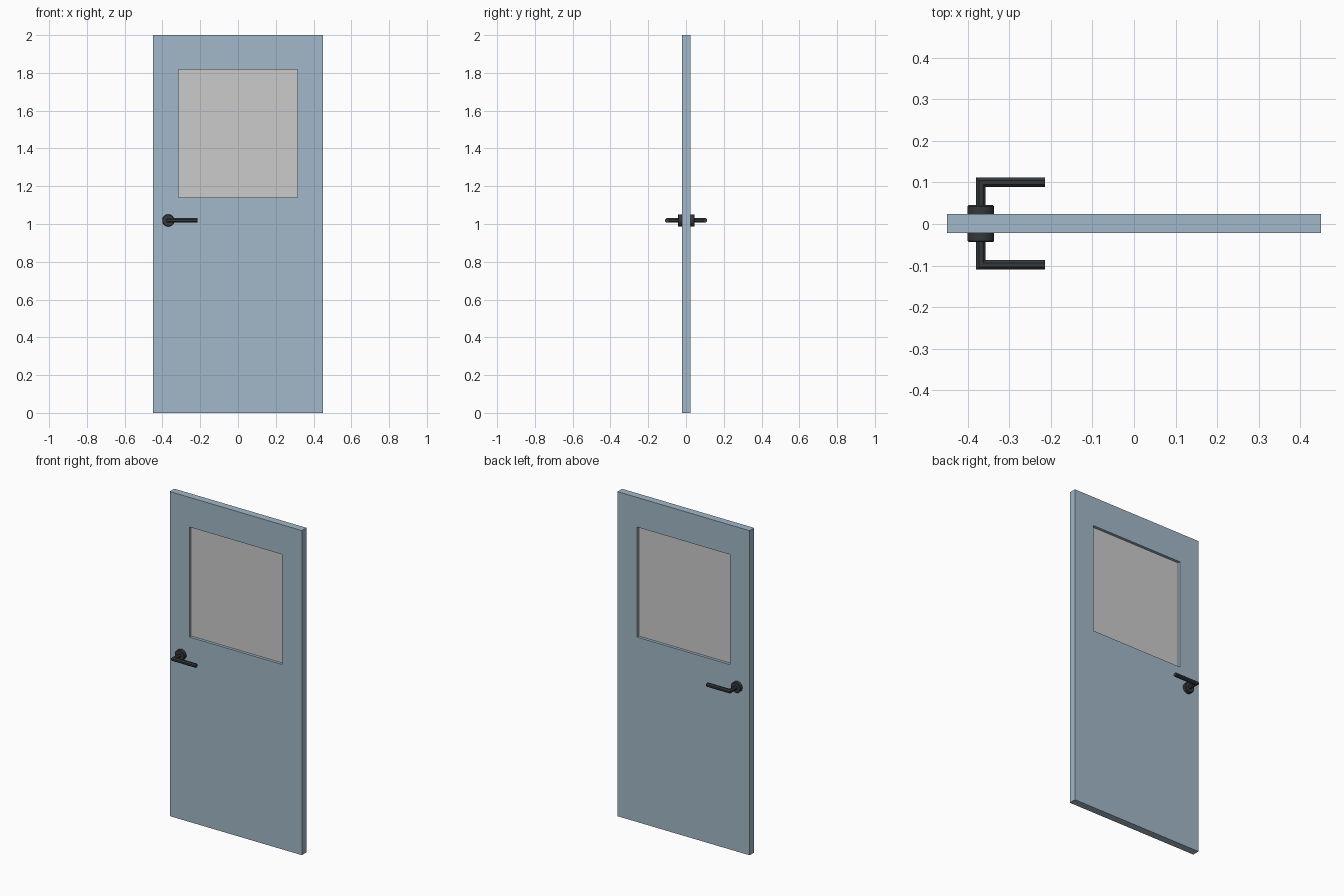
import bpy, bmesh
from math import cos, sin, pi

if "Cube" in bpy.data.objects:
    bpy.data.objects.remove(bpy.data.objects["Cube"])

YC = 0.001                       # centre plane of the door
HALF = 0.0225                    # half thickness
HX, HZ = -0.369, 1.019           # handle axis


def material(name, rgb):
    m = bpy.data.materials.new(name)
    m.diffuse_color = (*rgb, 1)
    m.use_nodes = True
    m.node_tree.nodes["Principled BSDF"].inputs["Base Color"].default_value = m.diffuse_color
    return m


def make_object(name, bm, mat=None, smooth=False):
    bmesh.ops.recalc_face_normals(bm, faces=bm.faces)
    me = bpy.data.meshes.new(name)
    bm.to_mesh(me)
    bm.free()
    ob = bpy.data.objects.new(name, me)
    bpy.context.collection.objects.link(ob)
    if mat:
        me.materials.append(mat)
    if smooth:
        bpy.ops.object.select_all(action='DESELECT')
        ob.select_set(True)
        bpy.context.view_layer.objects.active = ob
        bpy.ops.object.shade_smooth_by_angle()
    return ob


def loft(rings, closed=False):
    """Skin rings of points; closed joins last to first, otherwise ends are capped."""
    bm = bmesh.new()
    vs = [[bm.verts.new(p) for p in r] for r in rings]
    n = len(vs[0])
    pairs = list(zip(vs, vs[1:])) + ([(vs[-1], vs[0])] if closed else [])
    for a, b in pairs:
        for i in range(n):
            j = (i + 1) % n
            bm.faces.new((a[i], a[j], b[j], b[i]))
    if not closed:
        bm.faces.new(vs[0])
        bm.faces.new(vs[-1])
    return bm


def rect(x0, x1, z0, z1, y):
    return [(x0, y, z0), (x1, y, z0), (x1, y, z1), (x0, y, z1)]


blue = material("door_paint", (0.36, 0.48, 0.58))
dark = material("dark_metal", (0.035, 0.04, 0.045))

# door leaf with window opening
outer = (-0.45, 0.45, 0.0, 2.0)
hole = (-0.316, 0.316, 1.139, 1.817)
y0, y1 = YC - HALF, YC + HALF
make_object("door_leaf", loft([rect(*outer, y0), rect(*outer, y1),
                               rect(*hole, y1), rect(*hole, y0)], True), blue)

# thin pane in the middle of the opening
make_object("window_pane", loft([rect(*hole, YC - 0.005), rect(*hole, YC + 0.005)]))

# handle on each face: round rosette and mitred lever
for side, s in (("front", -1), ("back", 1)):
    def ring(r, d, n=16):
        return [(HX + r * cos(2 * pi * (i + .5) / n), YC + s * d,
                 HZ + r * sin(2 * pi * (i + .5) / n)) for i in range(n)]
    make_object(side + "_rosette",
                loft([ring(0.0325, HALF - 0.002), ring(0.0325, 0.0415), ring(0.030, 0.0445)]),
                dark, True)

    n, r, reach = 8, 0.0125, 0.0995
    uw = [(r * cos(2 * pi * (i + .5) / n), r * sin(2 * pi * (i + .5) / n)) for i in range(n)]
    neck = [(HX + u, YC + s * 0.04, HZ + w) for u, w in uw]
    corner = [(HX + u, YC + s * (reach - u), HZ + w) for u, w in uw]
    tip = [(-0.2145, YC + s * (reach - u), HZ + w) for u, w in uw]
    make_object(side + "_lever", loft([neck, corner, tip]), dark)
